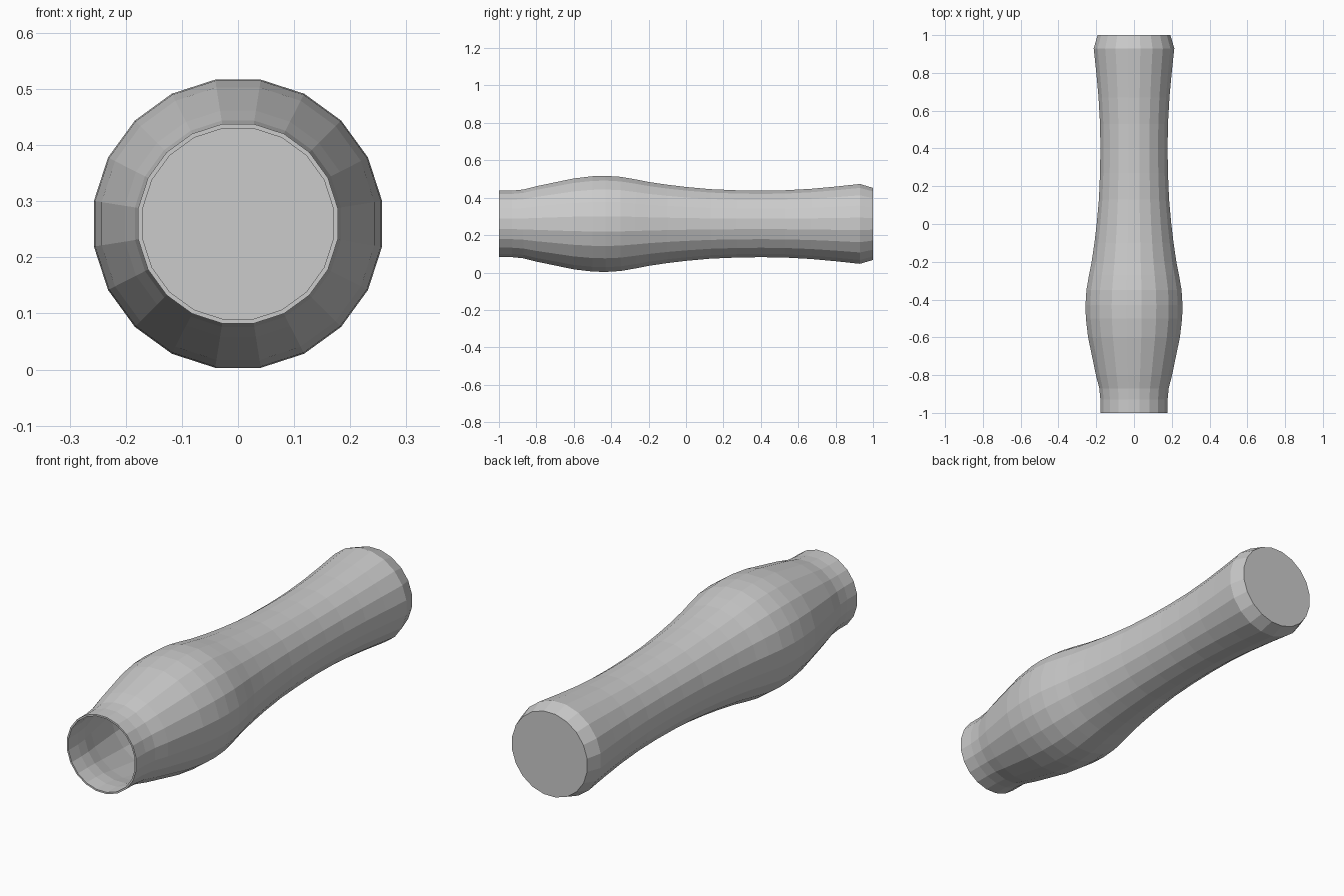
import bpy, bmesh, math

if "Cube" in bpy.data.objects:
    bpy.data.objects.remove(bpy.data.objects["Cube"])

SIDES = 20
CENTRE_Z = 0.26
WALL = 0.008

# outer profile: (position along y, radius), mouth to base
outer = [(-1, .18), (-.93, .18), (-.87, .186), (-.8, .204), (-.7, .225),
         (-.6, .246), (-.5, .258), (-.43, .26), (-.35, .255), (-.27, .241),
         (-.2, .227), (-.1, .212), (0, .2), (.13, .188), (.27, .182),
         (.4, .18), (.53, .182), (.67, .19), (.8, .202), (.93, .216), (1, .195)]

# inner profile: offset wall from the floor back to the mouth
inner = [(min(y, .98), r - WALL) for y, r in reversed(outer)]
profile = outer + inner

bm = bmesh.new()
rings = []
for y, r in profile:
    ring = []
    for i in range(SIDES):
        a = 2 * math.pi * (i + .5) / SIDES
        ring.append(bm.verts.new((r * math.cos(a), y, CENTRE_Z + r * math.sin(a))))
    rings.append(ring)

# walls and rim; the base gap between the two profiles is capped instead
base = len(outer) - 1
for k in range(len(rings)):
    if k == base:
        continue
    a, b = rings[k], rings[(k + 1) % len(rings)]
    for i in range(SIDES):
        j = (i + 1) % SIDES
        bm.faces.new((a[i], a[j], b[j], b[i]))

# closed base and inner floor
bm.faces.new(rings[base])
bm.faces.new(rings[base + 1])
bmesh.ops.recalc_face_normals(bm, faces=bm.faces)

# keep the outer shell facing outward and the inner floor facing the mouth
bm.faces.ensure_lookup_table()
if bm.faces[-2].normal.y < 0:
    bmesh.ops.reverse_faces(bm, faces=bm.faces)

mesh = bpy.data.meshes.new("vase")
bm.to_mesh(mesh)
bm.free()
vase = bpy.data.objects.new("vase", mesh)
bpy.context.collection.objects.link(vase)
